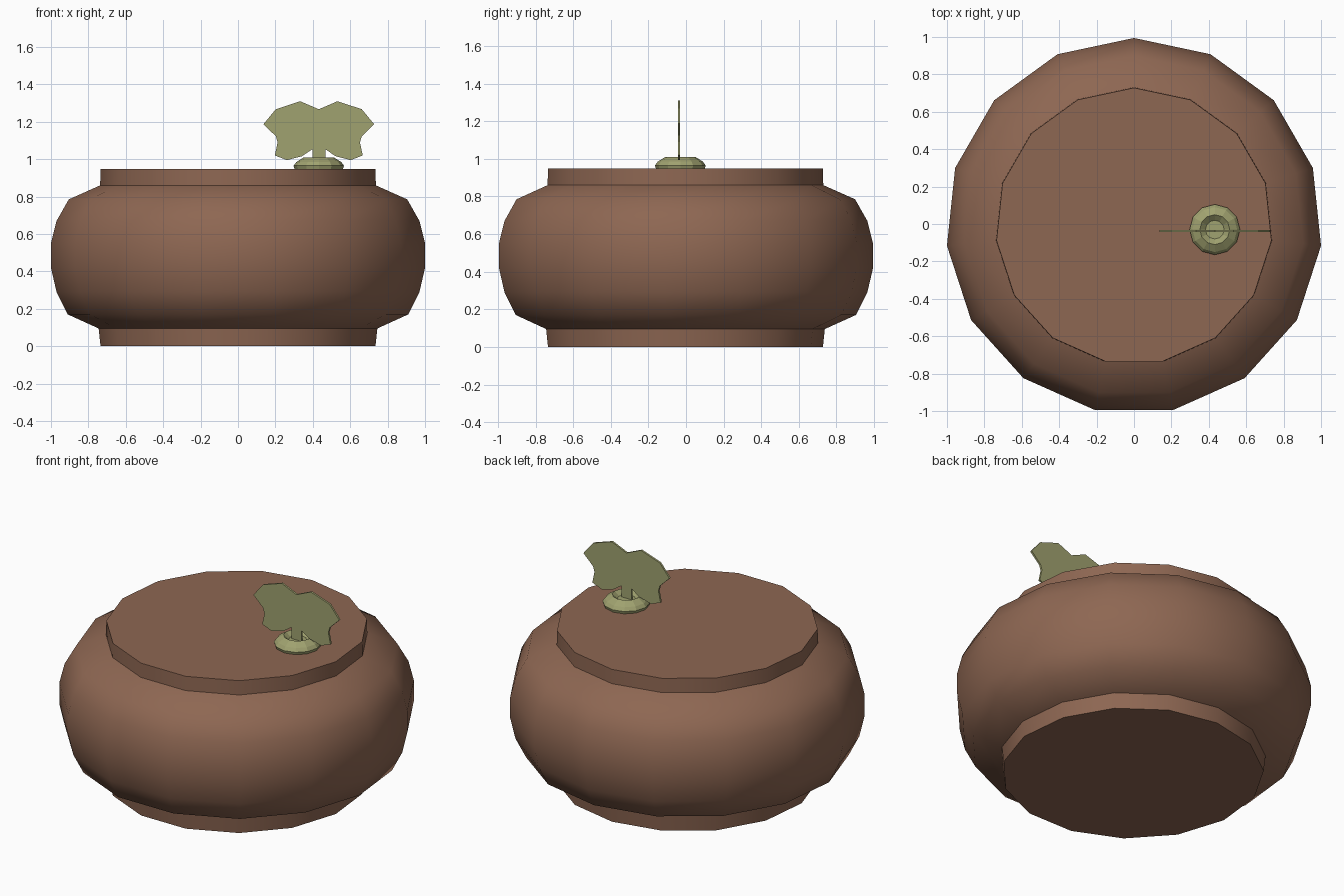
import bpy, bmesh
from math import sin, cos, pi, radians

if "Cube" in bpy.data.objects:
    bpy.data.objects.remove(bpy.data.objects["Cube"])


def material(name, color):
    m = bpy.data.materials.new(name)
    m.diffuse_color = (*color, 1)
    m.use_nodes = True
    m.node_tree.nodes["Principled BSDF"].inputs["Base Color"].default_value = m.diffuse_color
    return m


def finish(name, bm, mat, smooth_angle=None):
    bmesh.ops.recalc_face_normals(bm, faces=bm.faces)
    me = bpy.data.meshes.new(name)
    bm.to_mesh(me)
    bm.free()
    me.materials.append(mat)
    ob = bpy.data.objects.new(name, me)
    bpy.context.collection.objects.link(ob)
    if smooth_angle:
        bpy.ops.object.select_all(action='DESELECT')
        ob.select_set(True)
        bpy.context.view_layer.objects.active = ob
        bpy.ops.object.shade_smooth_by_angle(angle=radians(smooth_angle))
    return ob


def lathe(name, profile, sides, center, mat, smooth_angle=None):
    """Stack rings of (radius, z), starting at +y, and cap both ends."""
    bm = bmesh.new()
    rings = []
    for r, z in profile:
        angles = [pi / 2 + 2 * pi * i / sides for i in range(sides)]
        rings.append([bm.verts.new((center[0] + r * cos(a), center[1] + r * sin(a), z))
                      for a in angles])
    for lo, hi in zip(rings, rings[1:]):
        for i in range(sides):
            j = (i + 1) % sides
            bm.faces.new((lo[i], lo[j], hi[j], hi[i]))
    bm.faces.new(rings[0][::-1])
    bm.faces.new(rings[-1])
    return finish(name, bm, mat, smooth_angle)


brown = material("brown", (0.27, 0.135, 0.085))
green = material("green", (0.35, 0.36, 0.16))

# Rounded fifteen-sided body with a collar at top and bottom
k = 1 / cos(radians(6))
body_profile = [(0.735, 0), (0.745, 0.095), (0.91, 0.17), (0.97, 0.29), (1.0, 0.42),
                (1.0, 0.55), (0.97, 0.67), (0.905, 0.785), (0.737, 0.86), (0.735, 0.948)]
lathe("body", [(r * k, z) for r, z in body_profile], 15, (0, -0.011), brown, 50)

# Small dished mound that holds the sprout
cx, cy = 0.432, -0.03
lathe("sprout_base", [(0.125, 0.935), (0.135, 0.965), (0.12, 0.985), (0.08, 1.01),
                      (0.05, 0.985)], 12, (cx, cy), green)

# Thin double leaf on a stem: half outline mirrored and extruded
half = [(0.035, 0.97), (0.035, 1.053), (0.09, 1.016), (0.17, 0.995), (0.235, 1.02),
        (0.22, 1.09), (0.23, 1.123), (0.296, 1.187), (0.23, 1.267), (0.1, 1.31)]
outline = half + [(0, 1.267)] + [(-x, z) for x, z in reversed(half)]
bm = bmesh.new()
face = bm.faces.new([bm.verts.new((cx + x, -0.043, z)) for x, z in outline])
ext = bmesh.ops.extrude_face_region(bm, geom=[face])
bmesh.ops.translate(bm, vec=(0, 0.012, 0),
                    verts=[v for v in ext["geom"] if isinstance(v, bmesh.types.BMVert)])
finish("leaf", bm, green)
